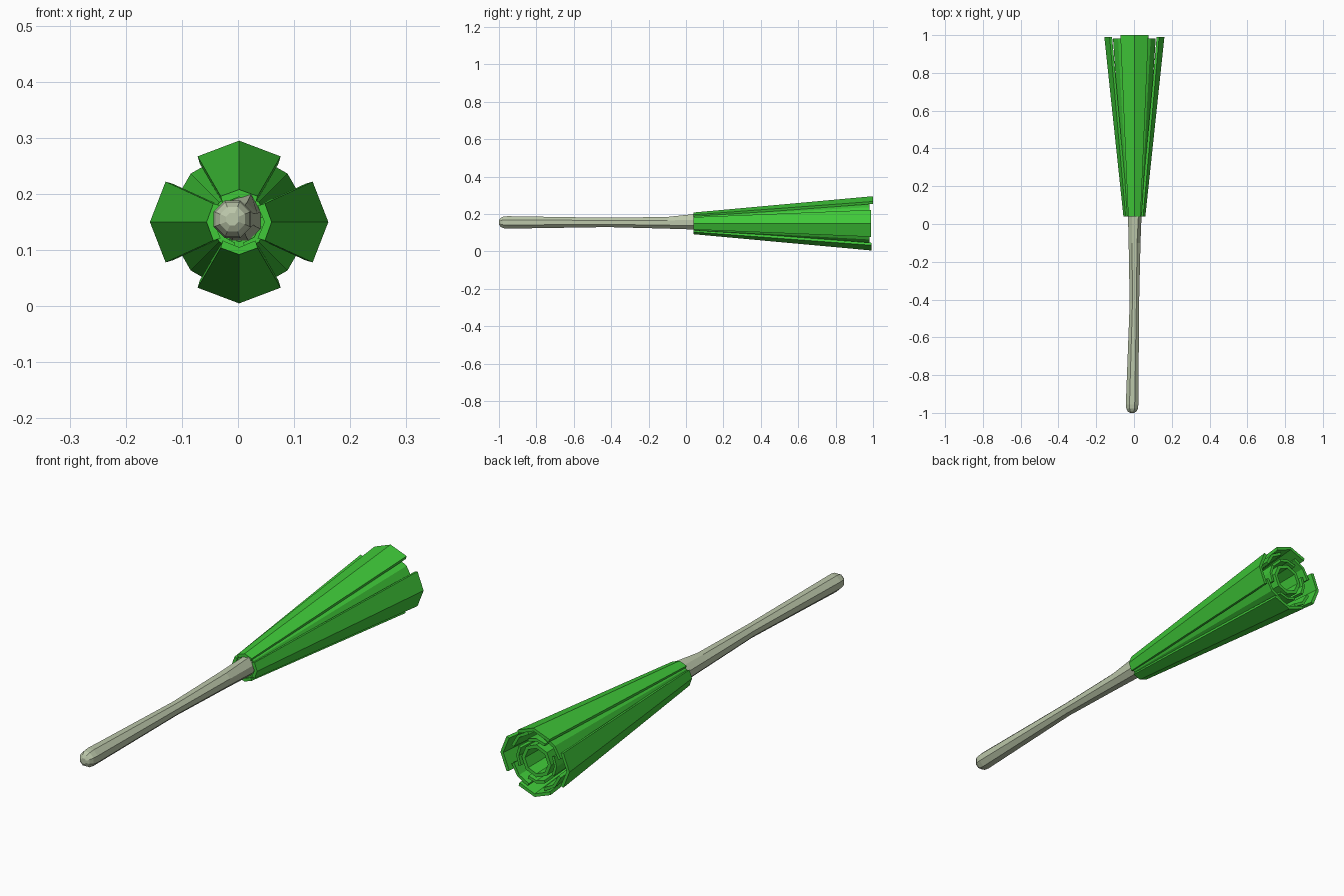
import bpy, bmesh, math

if "Cube" in bpy.data.objects:
    bpy.data.objects.remove(bpy.data.objects["Cube"])

def material(name, color):
    m = bpy.data.materials.new(name)
    m.diffuse_color = color
    m.use_nodes = True
    m.node_tree.nodes["Principled BSDF"].inputs["Base Color"].default_value = m.diffuse_color
    return m

GREEN = material("leaf_green", (0.05, 0.58, 0.04, 1))
PALE = material("stalk_pale", (0.50, 0.57, 0.40, 1))
CX, CZ = 0.002, 0.150

def add_object(name, verts, faces, mat):
    mesh = bpy.data.meshes.new(name)
    mesh.from_pydata(verts, [], faces)
    bm = bmesh.new()
    bm.from_mesh(mesh)
    bmesh.ops.recalc_face_normals(bm, faces=bm.faces)
    bm.to_mesh(mesh)
    bm.free()
    mesh.materials.append(mat)
    ob = bpy.data.objects.new(name, mesh)
    bpy.context.collection.objects.link(ob)
    return ob

def bridge(a, b, n):
    return [(a + i, a + (i + 1) % n, b + (i + 1) % n, b + i) for i in range(n)]

# Folded leaf: a ridge and two flat wings, flaring from near end to far end
def leaf(name, angle, near, far, y0, y1, thick):
    verts = []
    for y, (ridge, edge, half) in ((y0, near), (y1, far)):
        t = thick
        outline = [(edge, -half), (ridge, 0), (edge, half),
                   (edge - t, half - t * 0.3), (ridge - t, 0), (edge - t, -half + t * 0.3)]
        for u, v in outline:
            verts.append((CX + u * math.cos(angle) - v * math.sin(angle), y,
                          CZ + u * math.sin(angle) + v * math.cos(angle)))
    faces = bridge(0, 6, 6)
    for k in (0, 6):
        faces += [(k, k + 1, k + 4, k + 5), (k + 1, k + 2, k + 3, k + 4)]
    add_object(name, verts, faces, GREEN)

# Three nested leaf layers, alternating by 45 degrees
layers = [
    ("outer_leaf", 0, (0.058, 0.046, 0.033), (0.159, 0.131, 0.072), 0.04, 0.990, 0.013),
    ("middle_leaf", 45, (0.050, 0.043, 0.025), (0.122, 0.108, 0.052), 0.045, 0.982, 0.012),
    ("inner_leaf", 0, (0.046, 0.040, 0.020), (0.093, 0.082, 0.040), 0.05, 0.980, 0.011),
]
for name, start, near, far, y0, y1, thick in layers:
    for k in range(4):
        deg = start + 90 * k
        n, f, end = near, far, y1
        if name == "outer_leaf" and k % 2:
            f, end = (0.145, 0.117, 0.074), (1.0 if k == 1 else 0.992)
        leaf(f"{name}_{k + 1}", math.radians(deg), n, f, y0, end, thick)

# Innermost octagonal tube, open at the far end
verts, faces = [], []
for y, r in ((0.05, 0.044), (0.98, 0.068), (0.98, 0.053), (0.06, 0.030)):
    for i in range(8):
        a = math.radians(45 * i)
        verts.append((CX + r * math.cos(a), y, CZ + r * math.sin(a)))
for k in range(4):
    faces += bridge(k * 8, (k + 1) % 4 * 8, 8)
add_object("core_tube", verts, faces, GREEN)

# Pale stalk: rounded butt, slim waist, slightly lifted lip under the leaves
rings = [  # y, centre x, centre z, radius
    (-1.0, -0.010, 0.155, 0.012), (-0.993, -0.010, 0.155, 0.024),
    (-0.978, -0.010, 0.155, 0.033), (-0.955, -0.010, 0.155, 0.036),
    (-0.42, 0.002, 0.155, 0.027), (-0.10, 0.003, 0.153, 0.034),
    (0.05, 0.004, 0.153, 0.039), (0.15, 0.004, 0.152, 0.030)]
verts, faces = [], []
for y, cx, cz, r in rings:
    for i in range(8):
        a = math.radians(22.5 + 45 * i)
        rr = 0.051 if (y == 0.05 and i == 1) else r
        verts.append((cx + rr * math.cos(a), y, cz + rr * math.sin(a)))
for k in range(len(rings) - 1):
    faces += bridge(k * 8, k * 8 + 8, 8)
last = (len(rings) - 1) * 8
faces += [tuple(range(8)), tuple(range(last, last + 8))]
add_object("stalk", verts, faces, PALE)
